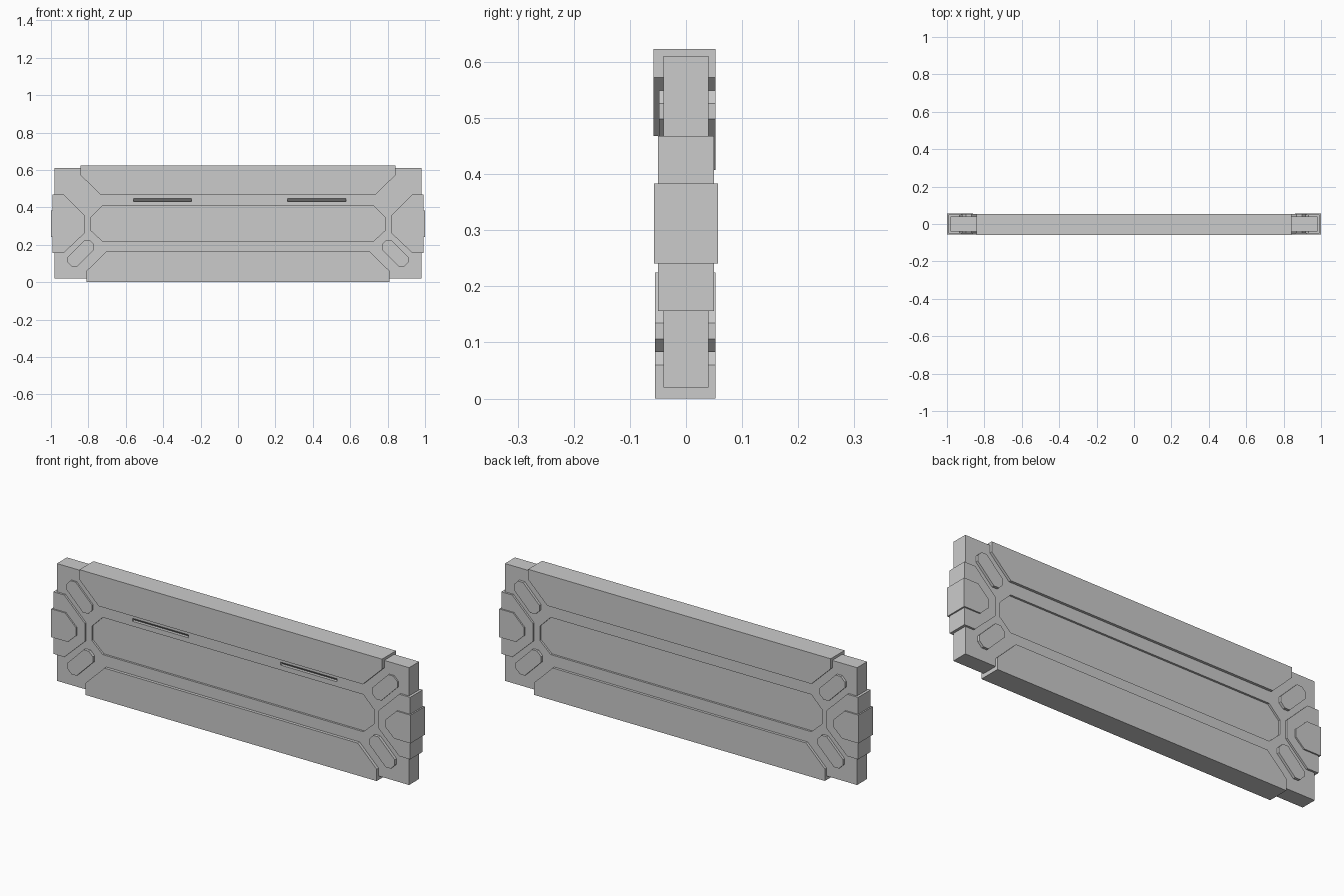
import bpy, bmesh, math

if "Cube" in bpy.data.objects:
    bpy.data.objects.remove(bpy.data.objects["Cube"])


def prism(name, pts, y0, y1):
    """Extrude an (x, z) outline from y0 to y1."""
    bm = bmesh.new()
    face = bm.faces.new([bm.verts.new((x, y0, z)) for x, z in pts])
    ext = bmesh.ops.extrude_face_region(bm, geom=[face])
    for g in ext["geom"]:
        if isinstance(g, bmesh.types.BMVert):
            g.co.y = y1
    bmesh.ops.recalc_face_normals(bm, faces=bm.faces)
    mesh = bpy.data.meshes.new(name)
    bm.to_mesh(mesh)
    bm.free()
    ob = bpy.data.objects.new(name, mesh)
    bpy.context.collection.objects.link(ob)
    return ob


def mirrored(right):
    """Complete a right-hand half outline across x = 0."""
    return right + [(-x, z) for x, z in reversed(right)]


def flip(pts, s):
    return [(s * x, z) for x, z in pts]


def cut(target, cutter):
    mod = target.modifiers.new("cut", 'BOOLEAN')
    mod.operation = 'DIFFERENCE'
    mod.solver = 'EXACT'
    mod.object = cutter
    bpy.context.view_layer.objects.active = target
    bpy.ops.object.modifier_apply(modifier=mod.name)
    bpy.data.objects.remove(cutter)


def chamfered_bar(cx, cz, slope):
    """Diagonal bar outline with clipped corners."""
    L, w, c = 0.084, 0.036, 0.02
    r = math.sqrt(0.5)
    uv = [(L, w - c), (L - c, w), (c - L, w), (-L, w - c),
          (-L, c - w), (c - L, -w), (L - c, -w), (L, c - w)]
    return [(cx + (u - v) * r, cz + slope * (u + v) * r) for u, v in uv]


# Core slab
core = prism("core_slab", mirrored([(0.98, 0.02), (0.98, 0.61)]), -0.04, 0.04)

# Recessed centre field on front and back
field = mirrored([(0.725, 0.22), (0.785, 0.275), (0.785, 0.347), (0.725, 0.407)])
for y0, y1 in ((-0.07, -0.03), (0.03, 0.07)):
    cut(core, prism("field_cutter", field, y0, y1))

# Two thin slots with sloped ceilings on the front
for x0, x1 in ((-0.56, -0.248), (0.265, 0.578)):
    slot = prism("slot_cutter", [(x0, 0.432), (x1, 0.432), (x1, 0.449), (x0, 0.449)],
                 -0.042, -0.025)
    for v in slot.data.vertices:
        if v.co.y > -0.03 and v.co.z > 0.44:
            v.co.z = 0.4325
    cut(core, slot)

# Upper and lower raised panels
prism("upper_panel", mirrored([(0.735, 0.468), (0.842, 0.572), (0.842, 0.623)]),
      -0.058, 0.053)
prism("lower_panel", mirrored([(0.81, 0.0), (0.81, 0.06), (0.705, 0.163)]),
      -0.055, 0.053)

# End brackets, end caps and diagonal corner bars
bracket = [(0.993, 0.156), (0.932, 0.156), (0.817, 0.265), (0.817, 0.355),
           (0.932, 0.468), (0.993, 0.468)]
cap = [(1.0, 0.241), (0.908, 0.241), (0.862, 0.284), (0.862, 0.325),
       (0.922, 0.383), (1.0, 0.383)]
for side, s in (("right", 1), ("left", -1)):
    prism("end_bracket_" + side, flip(bracket, s), -0.05, 0.05)
    prism("end_cap_" + side, flip(cap, s), -0.057, 0.057)
    prism("upper_corner_bar_" + side, flip(chamfered_bar(0.85, 0.478, 1), s), -0.048, 0.053)
    prism("lower_corner_bar_" + side, flip(chamfered_bar(0.84, 0.154, -1), s), -0.055, 0.053)
